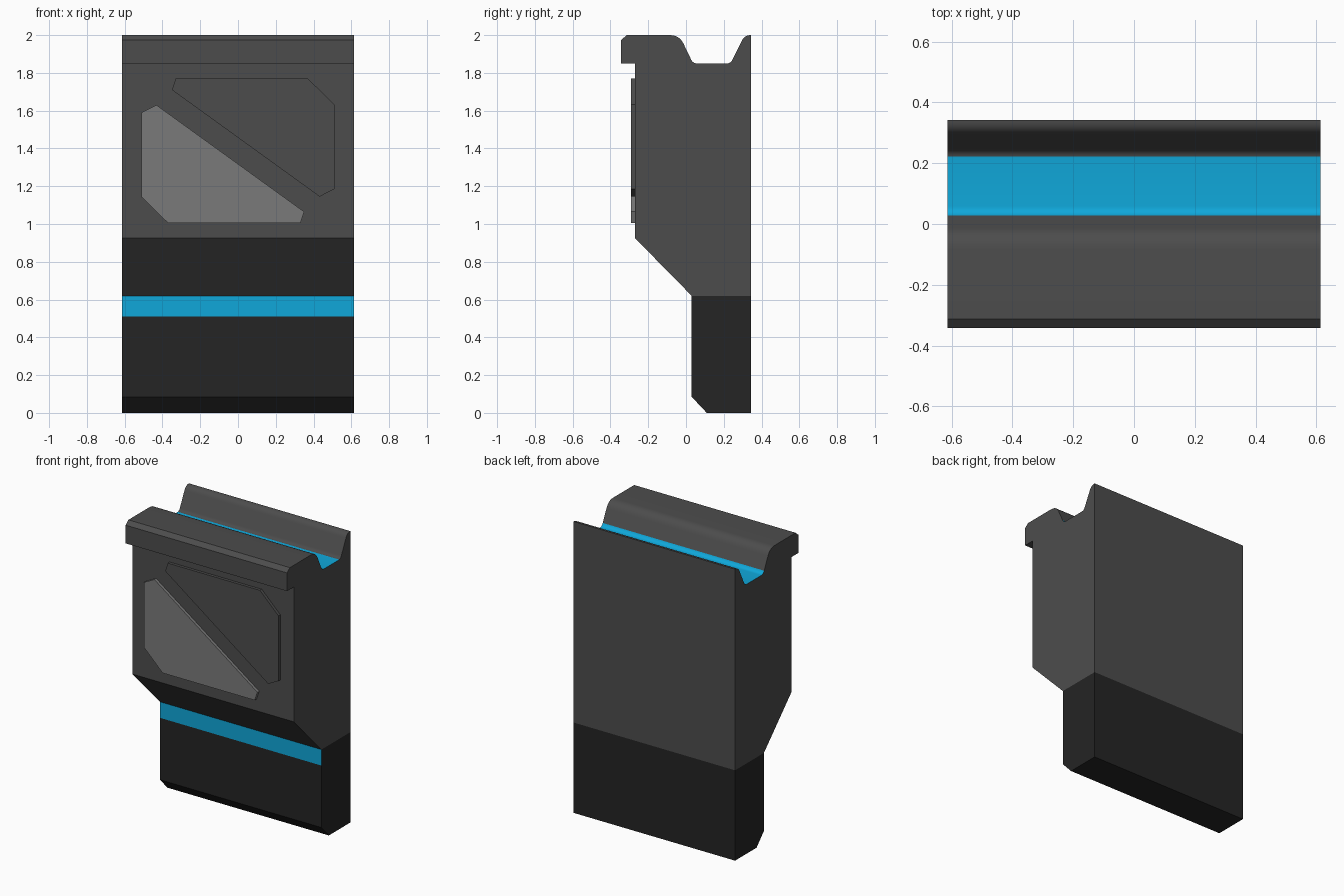
import bpy, bmesh
from mathutils import Vector

if "Cube" in bpy.data.objects:
    bpy.data.objects.remove(bpy.data.objects["Cube"])

HALF = 0.613  # half width in x


def material(name, rgb):
    m = bpy.data.materials.new(name)
    m.diffuse_color = (*rgb, 1)
    m.use_nodes = True
    m.node_tree.nodes["Principled BSDF"].inputs["Base Color"].default_value = m.diffuse_color
    return m


grey = material("dark_grey", (0.073, 0.073, 0.073))
black = material("near_black", (0.018, 0.018, 0.018))
light = material("light_grey", (0.195, 0.195, 0.195))
blue = material("bright_blue", (0.005, 0.39, 0.70))


def rounded(before, corner, after, cut, steps=6):
    """Points of a rounded profile corner."""
    c = Vector(corner)
    a = c + (Vector(before) - c).normalized() * cut
    b = c + (Vector(after) - c).normalized() * cut
    ts = [i / steps for i in range(steps + 1)]
    return [tuple(a * (1 - t) ** 2 + c * 2 * t * (1 - t) + b * t * t) for t in ts]


def prism(name, points, place, direction, mats, accent=None):
    """Extrude a flat outline; accent(face) picks faces of the second colour."""
    bm = bmesh.new()
    face = bm.faces.new([bm.verts.new(place(*p)) for p in points])
    new = bmesh.ops.extrude_face_region(bm, geom=[face])["geom"]
    verts = [g for g in new if isinstance(g, bmesh.types.BMVert)]
    bmesh.ops.translate(bm, verts=verts, vec=direction)
    bmesh.ops.recalc_face_normals(bm, faces=bm.faces)
    bm.normal_update()
    for f in bm.faces:
        if accent and accent(f):
            f.material_index = 1
    mesh = bpy.data.meshes.new(name)
    bm.to_mesh(mesh)
    bm.free()
    for m in mats:
        mesh.materials.append(m)
    ob = bpy.data.objects.new(name, mesh)
    bpy.context.collection.objects.link(ob)
    return ob


def side(y, z):
    return (-HALF, y, z)


across = (2 * HALF, 0, 0)

# Upper body with front lip and rounded groove along the top
a, b, c, d = (-0.035, 2.0), (0.037, 1.85), (0.236, 1.85), (0.31, 2.0)
profile = [(0.03, 0.62), (-0.27, 0.925), (-0.27, 1.85), (-0.343, 1.85),
           (-0.343, 1.975), (-0.313, 2.0)]
profile += rounded((-0.3, 2.0), a, b, 0.05) + rounded(a, b, c, 0.022)
profile += rounded(b, c, d, 0.02) + rounded(c, d, (0.343, 2.0), 0.032)
profile += [(0.343, 2.0), (0.343, 0.62)]


def groove_floor(f):
    m = f.calc_center_median()
    return f.normal.z > 0.4 and m.z < 1.87 and 0.026 < m.y < 0.22


body = prism("upper_body", profile, side, across, [grey, blue], groove_floor)
bpy.context.view_layer.objects.active = body
body.select_set(True)
bpy.ops.object.shade_smooth_by_angle(angle=0.55)

# Lower foot with chamfered toe and a blue band on its front
prism("lower_foot",
      [(0.03, 0.62), (0.03, 0.51), (0.03, 0.085), (0.11, 0), (0.343, 0), (0.343, 0.62)],
      side, across, [black, blue],
      lambda f: f.normal.y < -0.9 and f.calc_center_median().z > 0.5)

# Two raised front panels, the second is the first turned half a circle
outline = [(-0.33, 1.77), (0.37, 1.77), (0.51, 1.633), (0.51, 1.185),
           (0.432, 1.145), (-0.35, 1.71)]
turned = [(-x, 2.775 - z) for x, z in outline]
for name, pts, mat in (("upper_panel", outline, grey), ("lower_panel", turned, light)):
    prism(name, pts, lambda x, z: (x, -0.29, z), (0, 0.025, 0), [mat])
